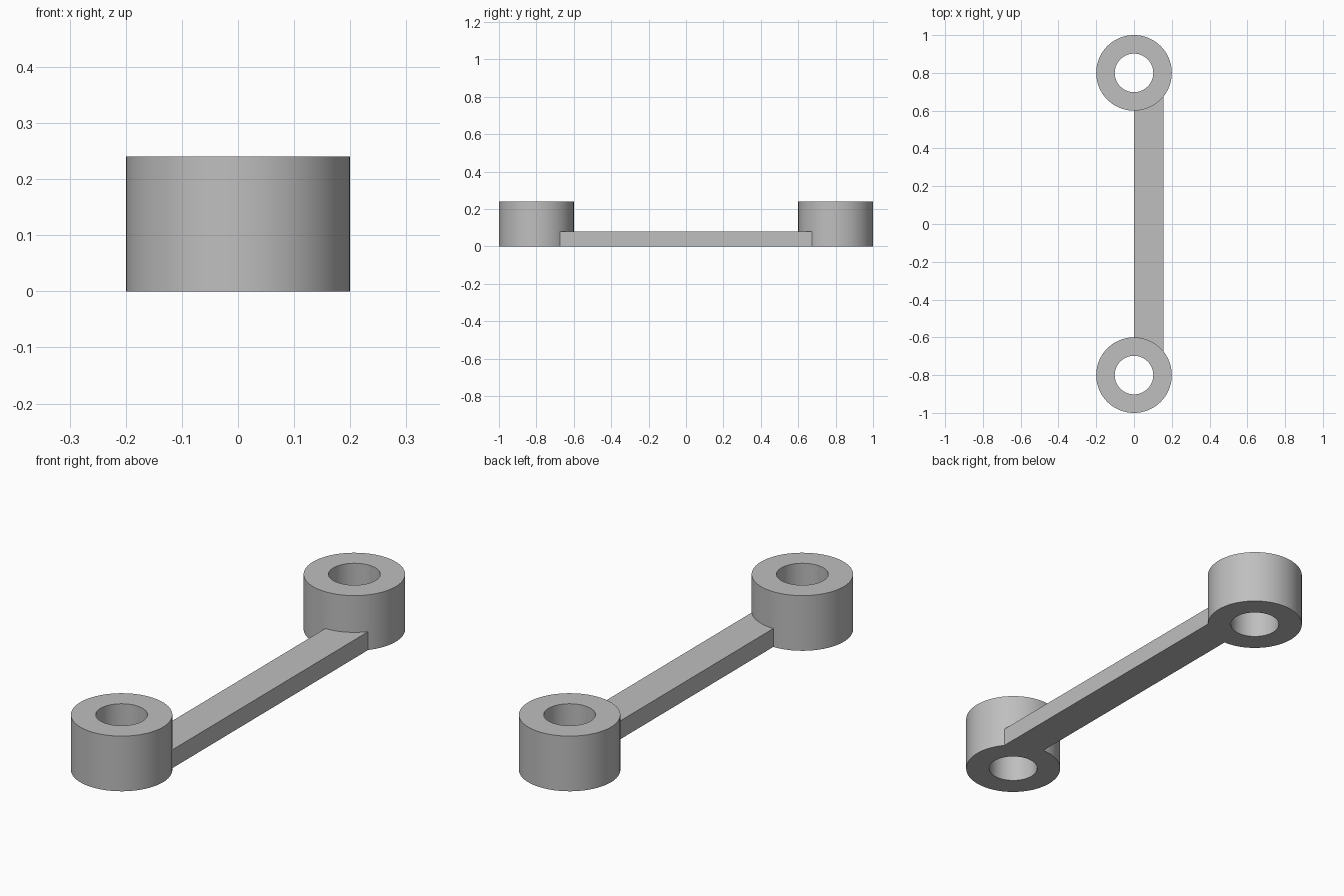
import bpy
import bmesh
from math import cos, sin, tau, radians

cube = bpy.data.objects.get("Cube")
if cube:
    bpy.data.objects.remove(cube, do_unlink=True)

OUTER, BORE, HEIGHT = 0.2, 0.102, 0.24
BAR_WIDTH, BAR_HEIGHT, BAR_END = 0.155, 0.08, 0.68
SEGMENTS = 96

grey = bpy.data.materials.new("plain_grey")
grey.use_nodes = True
colour = (0.52, 0.52, 0.52, 1)
grey.diffuse_color = colour
grey.node_tree.nodes["Principled BSDF"].inputs["Base Color"].default_value = colour


def make_object(name, bm):
    bmesh.ops.recalc_face_normals(bm, faces=bm.faces)
    mesh = bpy.data.meshes.new(name)
    bm.to_mesh(mesh)
    bm.free()
    mesh.materials.append(grey)
    obj = bpy.data.objects.new(name, mesh)
    bpy.context.collection.objects.link(obj)
    return obj


def make_ring(name, y):
    """Hollow boss: a rectangular section swept around the vertical axis."""
    bm = bmesh.new()
    section = [(BORE, 0), (OUTER, 0), (OUTER, HEIGHT), (BORE, HEIGHT)]
    loops = []
    for i in range(SEGMENTS):
        a = tau * i / SEGMENTS
        loops.append([bm.verts.new((r * cos(a), y + r * sin(a), z)) for r, z in section])
    for i, a in enumerate(loops):
        b = loops[(i + 1) % SEGMENTS]
        for j in range(4):
            k = (j + 1) % 4
            bm.faces.new((a[j], b[j], b[k], a[k]))
    return make_object(name, bm)


# Flat offset bar, its ends buried in the ring walls
bm = bmesh.new()
bmesh.ops.create_cube(bm, size=1)
for v in bm.verts:
    v.co.x = (v.co.x + 0.5) * BAR_WIDTH
    v.co.y *= 2 * BAR_END
    v.co.z = (v.co.z + 0.5) * BAR_HEIGHT
link = make_object("link_arm", bm)

# Fuse a ring to each end
rings = [make_ring("front_ring", -0.8), make_ring("back_ring", 0.8)]
for ring in rings:
    union = link.modifiers.new("join_" + ring.name, "BOOLEAN")
    union.operation = "UNION"
    union.solver = "EXACT"
    union.object = ring

bpy.ops.object.select_all(action="DESELECT")
link.select_set(True)
bpy.context.view_layer.objects.active = link
for modifier in list(link.modifiers):
    bpy.ops.object.modifier_apply(modifier=modifier.name)
for ring in rings:
    bpy.data.objects.remove(ring, do_unlink=True)

# Smooth round walls, crisp rims
bpy.ops.object.shade_smooth_by_angle(angle=radians(30))
